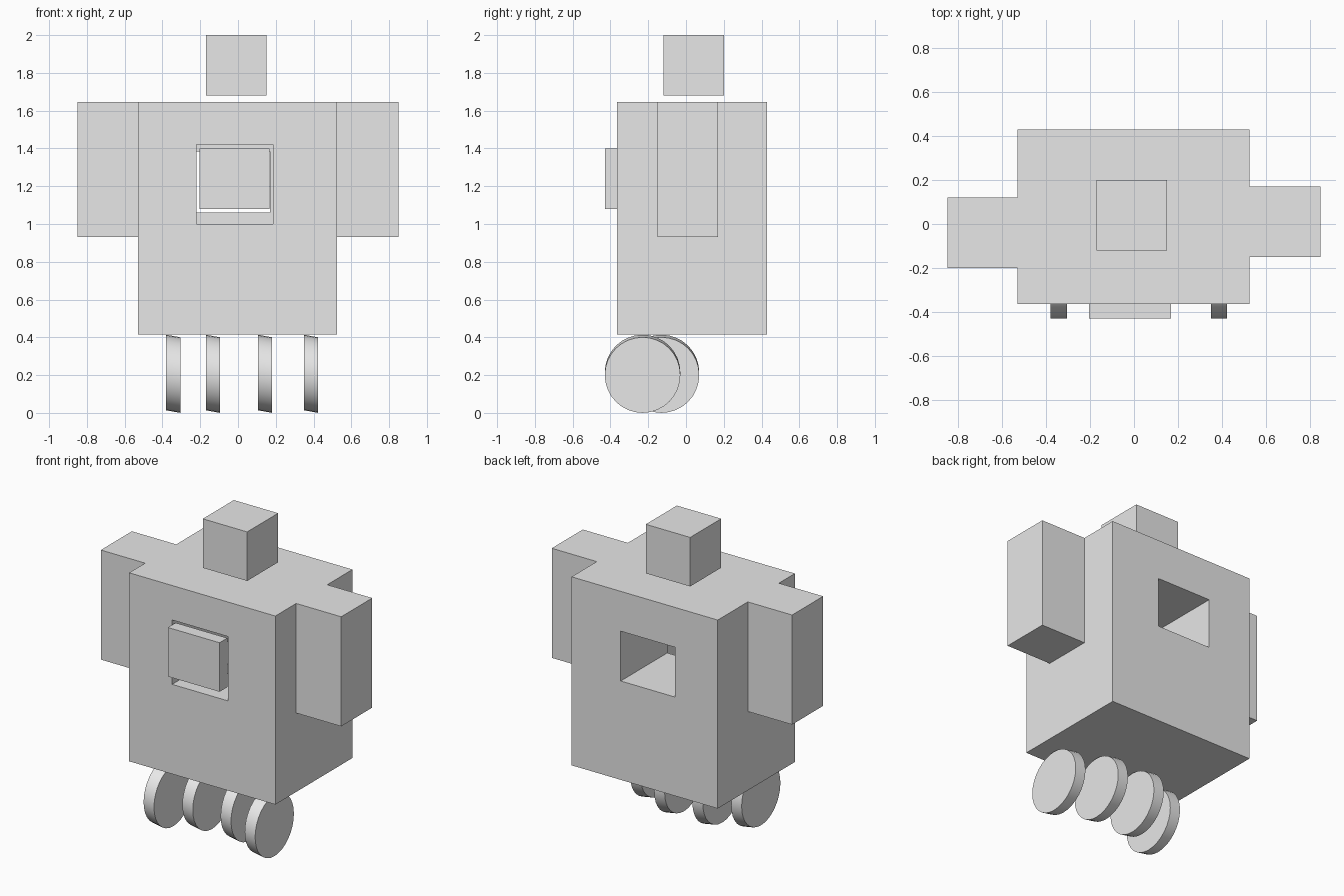
import bpy, bmesh
from mathutils import Matrix

cube = bpy.data.objects.get("Cube")
if cube:
    bpy.data.objects.remove(cube, do_unlink=True)

GREY = (0.8, 0.8, 0.8, 1.0)
grey = bpy.data.materials.new("plain_grey")
grey.use_nodes = True
grey.diffuse_color = GREY
grey.node_tree.nodes["Principled BSDF"].inputs["Base Color"].default_value = GREY


def add_object(name, bm):
    mesh = bpy.data.meshes.new(name)
    bm.to_mesh(mesh)
    bm.free()
    mesh.materials.append(grey)
    obj = bpy.data.objects.new(name, mesh)
    bpy.context.collection.objects.link(obj)
    return obj


def box(name, xs, ys, zs):
    """Box from its low and high limits on each axis."""
    bm = bmesh.new()
    bmesh.ops.create_cube(bm, size=1)
    for v in bm.verts:
        v.co = [lim[c > 0] for lim, c in zip((xs, ys, zs), v.co)]
    return add_object(name, bm)


def cut(target, cutter):
    cutter.hide_render = True
    cutter.hide_set(True)
    cutter.display_type = 'WIRE'
    mod = target.modifiers.new(cutter.name, 'BOOLEAN')
    mod.object = cutter
    mod.operation = 'DIFFERENCE'
    mod.solver = 'EXACT'
    bpy.context.view_layer.objects.active = target
    bpy.ops.object.modifier_apply(modifier=mod.name)
    bpy.data.objects.remove(cutter, do_unlink=True)


# Torso with a window: a wide pocket in front, a narrower opening behind
torso = box("torso", (-0.53, 0.525), (-0.365, 0.43), (0.415, 1.645))
cut(torso, box("front_pocket", (-0.22, 0.185), (-0.6, -0.05), (1.0, 1.42)))
cut(torso, box("rear_opening", (-0.22, 0.17), (-0.2, 0.6), (1.06, 1.385)))

# Chest plate, head and arms
box("chest_plate", (-0.205, 0.168), (-0.43, -0.35), (1.08, 1.4))
box("head", (-0.17, 0.15), (-0.12, 0.2), (1.68, 2.0))
box("left_arm", (0.525, 0.85), (-0.15, 0.17), (0.93, 1.645))
box("right_arm", (-0.85, -0.53), (-0.2, 0.12), (0.93, 1.645))

# Wheels: thin discs, slightly skewed down towards the left side
WHEELS = {
    "outer_right_wheel": (-0.343, -0.23),
    "inner_right_wheel": (-0.133, -0.13),
    "inner_left_wheel": (0.143, -0.13),
    "outer_left_wheel": (0.387, -0.23),
}
for name, (x, y) in WHEELS.items():
    bm = bmesh.new()
    bmesh.ops.create_cone(bm, cap_ends=True, segments=32, radius1=0.2,
                          radius2=0.2, depth=0.075,
                          matrix=Matrix.Rotation(1.5708, 4, 'Y'))
    for v in bm.verts:
        v.co.z -= 0.18 * v.co.x
    bmesh.ops.translate(bm, verts=bm.verts, vec=(x, y, 0.207))
    wheel = add_object(name, bm)
    bpy.ops.object.select_all(action='DESELECT')
    wheel.select_set(True)
    bpy.context.view_layer.objects.active = wheel
    bpy.ops.object.shade_smooth_by_angle(angle=0.6)
